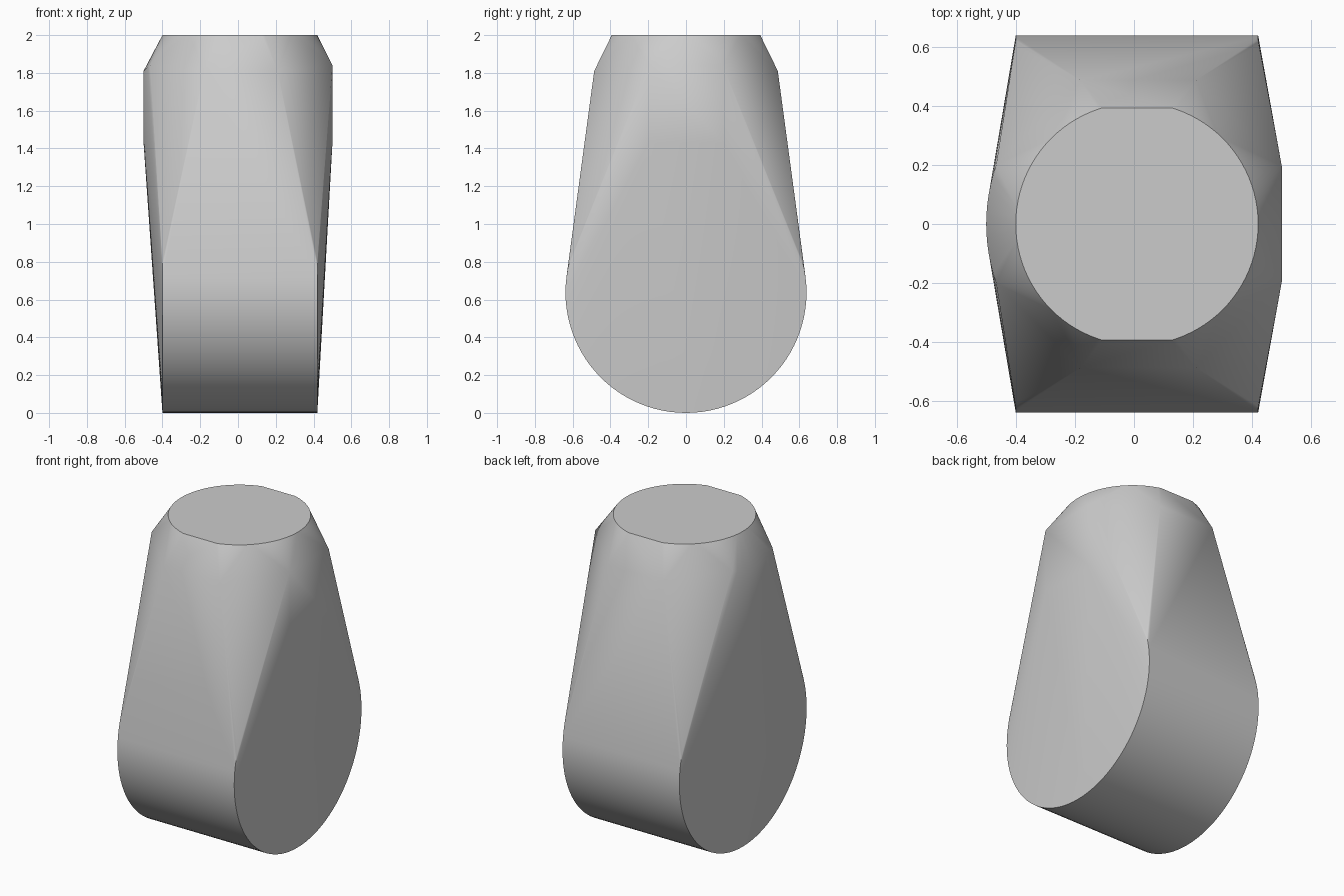
import bpy, bmesh
from math import sin, cos, tau, asin

cube = bpy.data.objects.get("Cube")
if cube:
    bpy.data.objects.remove(cube, do_unlink=True)

grey = bpy.data.materials.new("light grey")
grey.use_nodes = True
colour = (0.6, 0.6, 0.6, 1)
grey.diffuse_color = colour
grey.node_tree.nodes["Principled BSDF"].inputs["Base Color"].default_value = colour

points = []
# Rounded base: a cylinder lying along x
R, STEPS = 0.638, 96
for i in range(STEPS):
    a = tau * i / STEPS
    points += [(x, R * sin(a), R - R * cos(a)) for x in (-0.4, 0.42)]

# Round top rim, trimmed flat at front and back
r, trim = 0.41, 0.393
for i in range(STEPS):
    a = tau * i / STEPS
    if abs(r * sin(a)) < trim:
        points.append((0.01 + r * cos(a), r * sin(a), 2))
trim_x = r * cos(asin(trim / r))

for s in (-1, 1):
    points += [(0.01 + k * trim_x, s * trim, 2) for k in (-1, 1)]
    # Front and back shoulders
    points += [(x, s * 0.486, 1.81) for x in (-0.18, 0.21)]
    # Straight left side and corners of the right side
    points += [(0.5, s * 0.195, z) for z in (1.43, 1.84)]
    points.append((-0.466, s * 0.2, 1.84))

# Bowed right side
for i in range(-6, 7):
    y = 0.2 * i / 6
    x = -0.5 + 0.034 * (i / 6) ** 2
    points += [(x, y, 1.43), (x, y, 1.81 + 0.03 * (i / 6) ** 2)]

# Wrap a tight skin over the profiles
bm = bmesh.new()
for p in points:
    bm.verts.new(p)
hull = bmesh.ops.convex_hull(bm, input=bm.verts[:])
spare = {v for v in hull["geom_interior"] + hull["geom_unused"]
         if isinstance(v, bmesh.types.BMVert)}
bmesh.ops.delete(bm, geom=list(spare), context='VERTS')
bmesh.ops.dissolve_limit(bm, angle_limit=0.004, verts=bm.verts[:], edges=bm.edges[:])
bmesh.ops.recalc_face_normals(bm, faces=bm.faces[:])

mesh = bpy.data.meshes.new("tapered_body")
bm.to_mesh(mesh)
bm.free()
mesh.materials.append(grey)
body = bpy.data.objects.new("tapered_body", mesh)
bpy.context.collection.objects.link(body)

bpy.ops.object.select_all(action='DESELECT')
body.select_set(True)
bpy.context.view_layer.objects.active = body
bpy.ops.object.shade_smooth_by_angle(angle=tau / 12)
